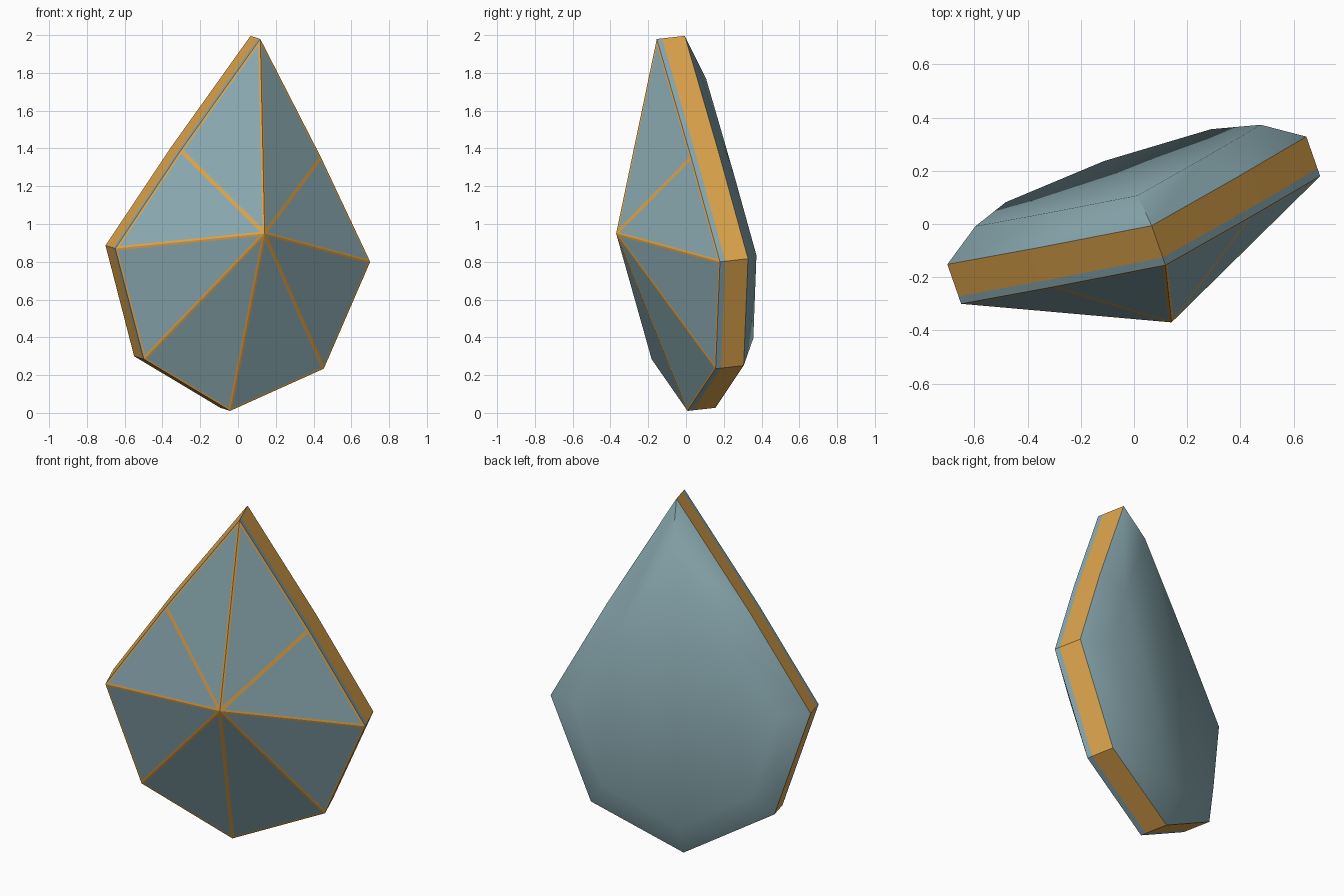
import bpy, bmesh, math
from mathutils import Vector, Matrix

if "Cube" in bpy.data.objects:
    bpy.data.objects.remove(bpy.data.objects["Cube"], do_unlink=True)


def make_material(name, color):
    mat = bpy.data.materials.new(name)
    mat.use_nodes = True
    mat.diffuse_color = color
    mat.node_tree.nodes["Principled BSDF"].inputs["Base Color"].default_value = color
    return mat


BLUE, GOLD = 0, 1
materials = [make_material("grey_blue", (0.26, 0.41, 0.45, 1)),
             make_material("gold", (0.74, 0.38, 0.075, 1))]


def mirrored(half):
    """Closed outline from a right half that runs from top to bottom."""
    return half + [(-x, z) for x, z in half[-2:0:-1]]


# Half outlines of the rim and of the smaller back plate
rim = mirrored([(0, 1.152), (0.394, 0.54), (0.717, 0), (0.506, -0.58), (0, -0.83)])
back = mirrored([(0, 0.91), (0.31, 0.43), (0.57, 0), (0.41, -0.45), (0, -0.66)])

bm = bmesh.new()


def ring(outline, depth):
    return [bm.verts.new((x, depth, z)) for x, z in outline]


def bridge(a, b, material):
    count = len(a)
    for i in range(count):
        j = (i + 1) % count
        face = bm.faces.new((a[i], a[j], b[j], b[i]))
        face.material_index = material


front_ring = ring(rim, 0)
line_ring = ring(rim, 0.03)
back_ring = ring(rim, 0.158)
plate_ring = ring(back, 0.258)

# Thin blue edge, gold band and sloping back bevel
bridge(front_ring, line_ring, BLUE)
bridge(line_ring, back_ring, GOLD)
bridge(back_ring, plate_ring, BLUE)

# Back plate in two halves
bm.faces.new(plate_ring[:5])
bm.faces.new(plate_ring[4:] + plate_ring[:1])

# Faceted front that rises to a point
apex = bm.verts.new((0, -0.317, 0.149))
facets = [bm.faces.new((apex, front_ring[i], front_ring[(i + 1) % 8])) for i in range(8)]
bmesh.ops.recalc_face_normals(bm, faces=bm.faces[:])

# Gold seams around every facet
seams = bmesh.ops.inset_individual(bm, faces=facets, thickness=0.011, use_even_offset=True)
for face in seams["faces"]:
    face.material_index = GOLD
for face in facets:
    face.material_index = BLUE

# Lean and turn the gem
right = Vector((0.942, 0.335, -0.049)).normalized()
up = Vector((0.0706, -0.0858, 0.994))
depth = up.cross(right).normalized()
up = right.cross(depth)
pose = Matrix((right, depth, up)).transposed().to_4x4()
pose.translation = (0.025, -0.06, 0.835)
bm.transform(pose)

mesh = bpy.data.meshes.new("gem_shield")
bm.to_mesh(mesh)
bm.free()
for mat in materials:
    mesh.materials.append(mat)
gem = bpy.data.objects.new("gem_shield", mesh)
bpy.context.collection.objects.link(gem)

# Soft back bevel, crisp band and facets
bpy.context.view_layer.objects.active = gem
gem.select_set(True)
bpy.ops.object.shade_smooth_by_angle(angle=math.radians(42))
for face in mesh.polygons:
    if face.normal.dot(depth) < -0.3:
        face.use_smooth = False
